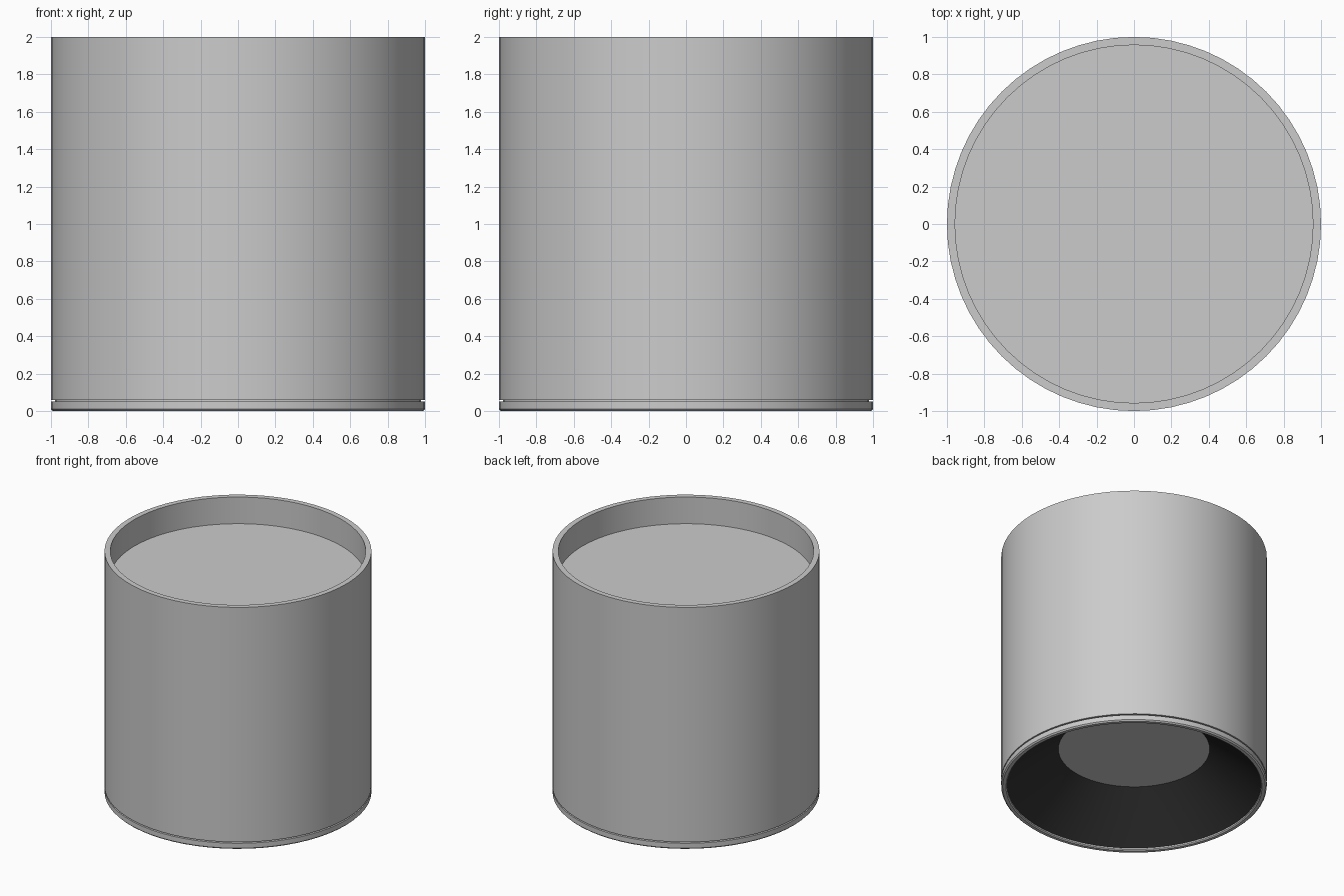
import bpy, bmesh, math

if "Cube" in bpy.data.objects:
    bpy.data.objects.remove(bpy.data.objects["Cube"])

SEGMENTS = 64


def material(name, value):
    m = bpy.data.materials.new(name)
    m.diffuse_color = (value, value, value, 1)
    m.use_nodes = True
    m.node_tree.nodes["Principled BSDF"].inputs["Base Color"].default_value = m.diffuse_color
    return m


def lathe(name, profile, closed=False, mat=None):
    """Spin an (r, z) profile about z; a point with r = 0 becomes a pole."""
    bm = bmesh.new()
    pts = [bm.verts.new((r, 0, z)) for r, z in profile]
    edges = [bm.edges.new(p) for p in zip(pts, pts[1:])]
    if closed:
        edges.append(bm.edges.new((pts[-1], pts[0])))
    bmesh.ops.spin(bm, geom=pts + edges, cent=(0, 0, 0), axis=(0, 0, 1),
                   angle=2 * math.pi, steps=SEGMENTS, use_merge=True)
    bmesh.ops.remove_doubles(bm, verts=bm.verts, dist=1e-5)
    bmesh.ops.recalc_face_normals(bm, faces=bm.faces)
    mesh = bpy.data.meshes.new(name)
    bm.to_mesh(mesh)
    bm.free()
    ob = bpy.data.objects.new(name, mesh)
    bpy.context.collection.objects.link(ob)
    if mat:
        mesh.materials.append(mat)
    bpy.ops.object.select_all(action='DESELECT')
    ob.select_set(True)
    bpy.context.view_layer.objects.active = ob
    bpy.ops.object.shade_smooth_by_angle(angle=math.radians(30))
    return ob


black = material("black", 0.03)

# Outer tube, open at both ends, with a thin wall
lathe("housing", [(1, 0.06), (1, 2), (0.957, 2), (0.957, 0.06)], closed=True)

# Plate recessed below the top rim
lathe("mounting_plate", [(0, 1.78), (0.957, 1.78)])

# Narrow shadow gap between housing and trim
lathe("gap_collar", [(0.978, 0.045), (0.978, 0.065)])

# Bottom trim ring with softened lower edges
lathe("trim_ring", [(0.957, 0.05), (0.957, 0.008), (0.965, 0), (0.99, 0),
                    (1, 0.01), (1, 0.05)], closed=True)

# Dark conical reflector behind the trim
lathe("reflector", [(0.957, 0.02), (0.94, 0.035), (0.57, 0.33)], mat=black)

# Flat light window at the end of the reflector
lathe("lens", [(0.57, 0.33), (0, 0.33)])
# The lens is seen from below, so face it downwards
lens = bpy.data.objects["lens"].data
if lens.polygons[0].normal.z > 0:
    lens.flip_normals()
plate = bpy.data.objects["mounting_plate"].data
if plate.polygons[0].normal.z < 0:
    plate.flip_normals()
# The reflector faces inwards
cone = bpy.data.objects["reflector"].data
if cone.polygons[0].normal.dot(cone.polygons[0].center) > 0:
    cone.flip_normals()
